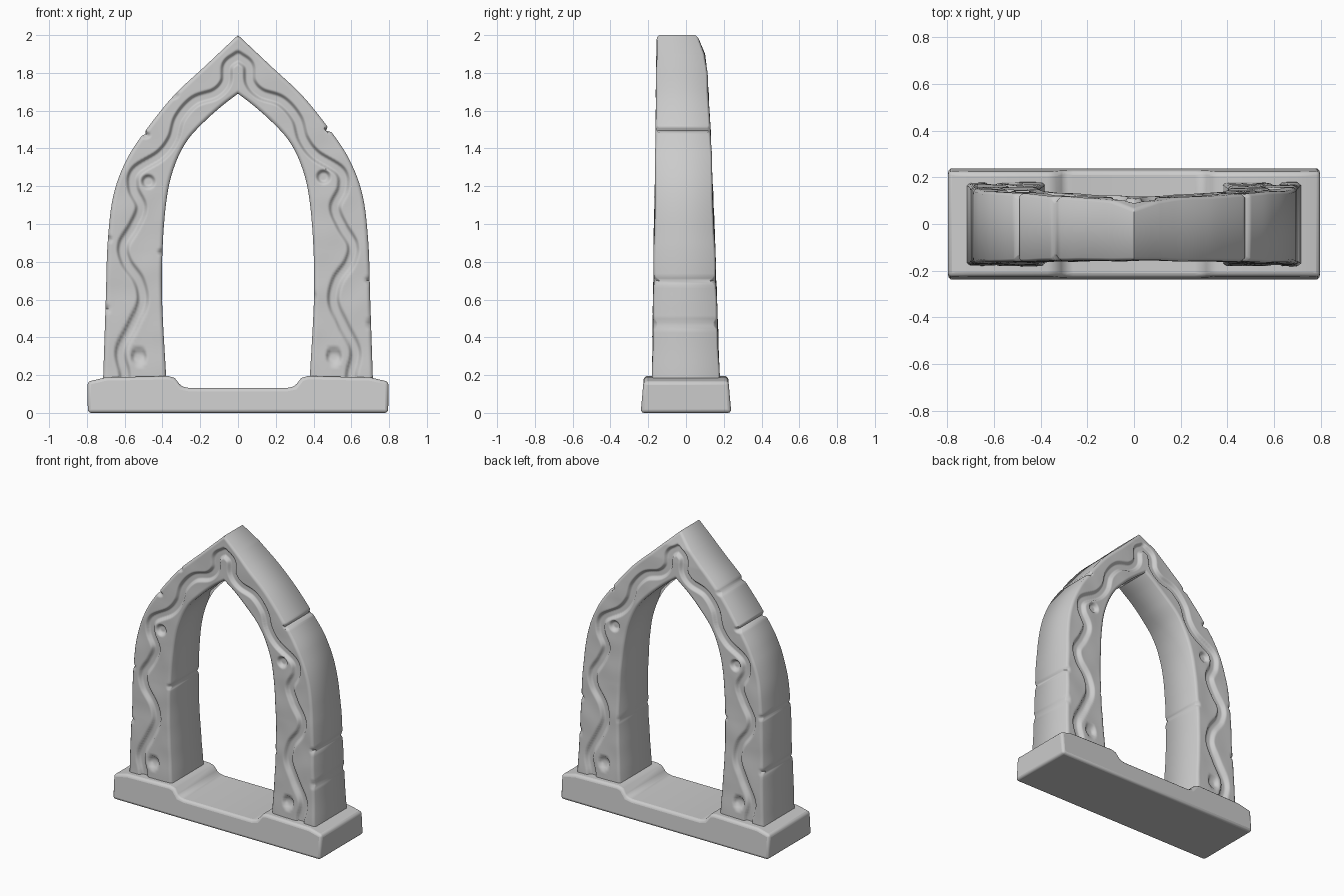
import bpy, bmesh, math
from mathutils import Vector, noise

if "Cube" in bpy.data.objects:
    bpy.data.objects.remove(bpy.data.objects["Cube"])


def spline(pts, n):
    """Catmull-Rom samples through the points, n per span."""
    p = [Vector(q) for q in pts]
    p = [2 * p[0] - p[1]] + p + [2 * p[-1] - p[-2]]
    out = []
    for i in range(1, len(p) - 2):
        a, b, c, d = p[i - 1:i + 3]
        for k in range(n):
            t = k / n
            out.append(0.5 * (2 * b + (c - a) * t + (2 * a - 5 * b + 4 * c - d) * t * t
                              + (3 * b - a - 3 * c + d) * t ** 3))
    return out + [p[-2].copy()]


def lerp_table(table, z):
    for (z0, y0), (z1, y1) in zip(table, table[1:]):
        if z <= z1:
            return y0 + (y1 - y0) * (z - z0) / (z1 - z0)
    return table[-1][1]


def ramp(v):
    v = max(0.0, min(1.0, v))
    return v * v * (3 - 2 * v)


def finish(name, bm, angle):
    bmesh.ops.recalc_face_normals(bm, faces=bm.faces)
    me = bpy.data.meshes.new(name)
    bm.to_mesh(me)
    bm.free()
    ob = bpy.data.objects.new(name, me)
    bpy.context.collection.objects.link(ob)
    bpy.ops.object.select_all(action='DESELECT')
    ob.select_set(True)
    bpy.context.view_layer.objects.active = ob
    bpy.ops.object.shade_smooth_by_angle(angle=math.radians(angle))
    return ob


# Half outlines of the pointed arch, foot to apex
SPAN = 24
outer = spline([(.715, .15), (.70, .6), (.69, .9), (.66, 1.15), (.59, 1.34),
                (.485, 1.50), (.34, 1.68), (.17, 1.84), (0, 2.0)], SPAN)
inner = spline([(.378, .15), (.402, .6), (.398, .9), (.375, 1.15), (.335, 1.31),
                (.27, 1.44), (.18, 1.54), (.085, 1.625), (0, 1.69)], SPAN)
front_y = [(0, -.182), (.19, -.18), (1.5, -.16), (2.0, -.155)]
back_y = [(0, .182), (.19, .178), (1.45, .132), (1.8, .112), (1.9, .10), (2.0, .06)]

# Carved wavy vine, round dimples and edge chips
vine = spline([(.60, .12), (.60, .21), (.622, .33), (.555, .47), (.505, .59), (.525, .70),
               (.592, .80), (.607, .89), (.55, .99), (.513, 1.09), (.555, 1.19),
               (.54, 1.28), (.41, 1.365), (.345, 1.45), (.31, 1.56), (.23, 1.65),
               (.12, 1.69), (.065, 1.75), (.055, 1.84), (0, 1.885)], 8)
dimples = [(-.525, .30, .048), (.508, .30, .048), (-.475, 1.225, .042), (.452, 1.25, .042)]
chips = [(-.34, 1.68), (-.49, 1.47), (-.69, .92), (-.70, .55), (.485, 1.50),
         (.70, .47), (.695, .70), (.39, .62), (-.40, .85)]


def carve(x, z):
    q = Vector((abs(x), z))
    d = min((q - v).length_squared for v in vine) ** 0.5
    depth = .022 * ramp((.037 - d) / .022)
    for cx, cz, r in dimples:
        depth = max(depth, .022 * ramp((r - math.hypot(x - cx, z - cz)) / .022))
    for cx, cz in chips:
        depth = max(depth, .02 * ramp(1 - math.hypot((x - cx) / .035, (z - cz) / .022)))
    return depth + .004 * noise.noise(Vector((x * 7, z * 7, 0)))


# Arch: closed cross-sections lofted from one foot to the other
ACROSS = 44
rows = [(o, i, 1, k) for k, (o, i) in enumerate(zip(outer, inner))]
rows += [(Vector((-o.x, o.y)), Vector((-i.x, i.y)), -1, k) for o, i, s, k in rows[-2::-1]]
bm = bmesh.new()
rings = []
for o, i, side, k in rows:
    crack = .02 * max(0, 1 - abs(k - 5 * SPAN + (0 if side > 0 else 3)) / 2)
    crack *= 1 if side > 0 else .6
    front, back = [], []
    for j in range(ACROSS + 1):
        u = j / ACROSS
        p = o.lerp(i, u)
        if u < .08:
            p = p + (i - o).normalized() * crack
        edge = min(u, 1 - u) * (i - o).length
        depth = carve(p.x, p.y) + .012 * max(0, 1 - edge / .02) ** 2
        front.append(bm.verts.new((p.x, lerp_table(front_y, p.y) + depth, p.y)))
        back.append(bm.verts.new((p.x, lerp_table(back_y, p.y) - depth, p.y)))
    rings.append(front + back[::-1])
for a, b in zip(rings, rings[1:]):
    n = len(a)
    for j in range(n):
        bm.faces.new((a[j], a[(j + 1) % n], b[(j + 1) % n], b[j]))
bm.faces.new(rings[0])
bm.faces.new(rings[-1])
finish("arch", bm, 50)

# Base slab: stepped profile extruded in depth, sides leaning in slightly
half = [(.795, 0), (.797, .165), (.70, .188), (.37, .195), (.335, .185), (.30, .14), (.26, .132)]
profile = half + [(-x, z) for x, z in half[::-1]]
bm = bmesh.new()
loops = [[bm.verts.new((x, s * (.24 - .09 * z), z)) for x, z in profile] for s in (-1, 1)]
for lp in loops:
    bm.faces.new(lp)
n = len(profile)
for j in range(n):
    bm.faces.new((loops[0][j], loops[0][(j + 1) % n], loops[1][(j + 1) % n], loops[1][j]))
base = finish("base_slab", bm, 45)
bev = base.modifiers.new("soft_edges", 'BEVEL')
bev.width = .018
bev.segments = 3
bev.limit_method = 'ANGLE'
bev.angle_limit = math.radians(40)
